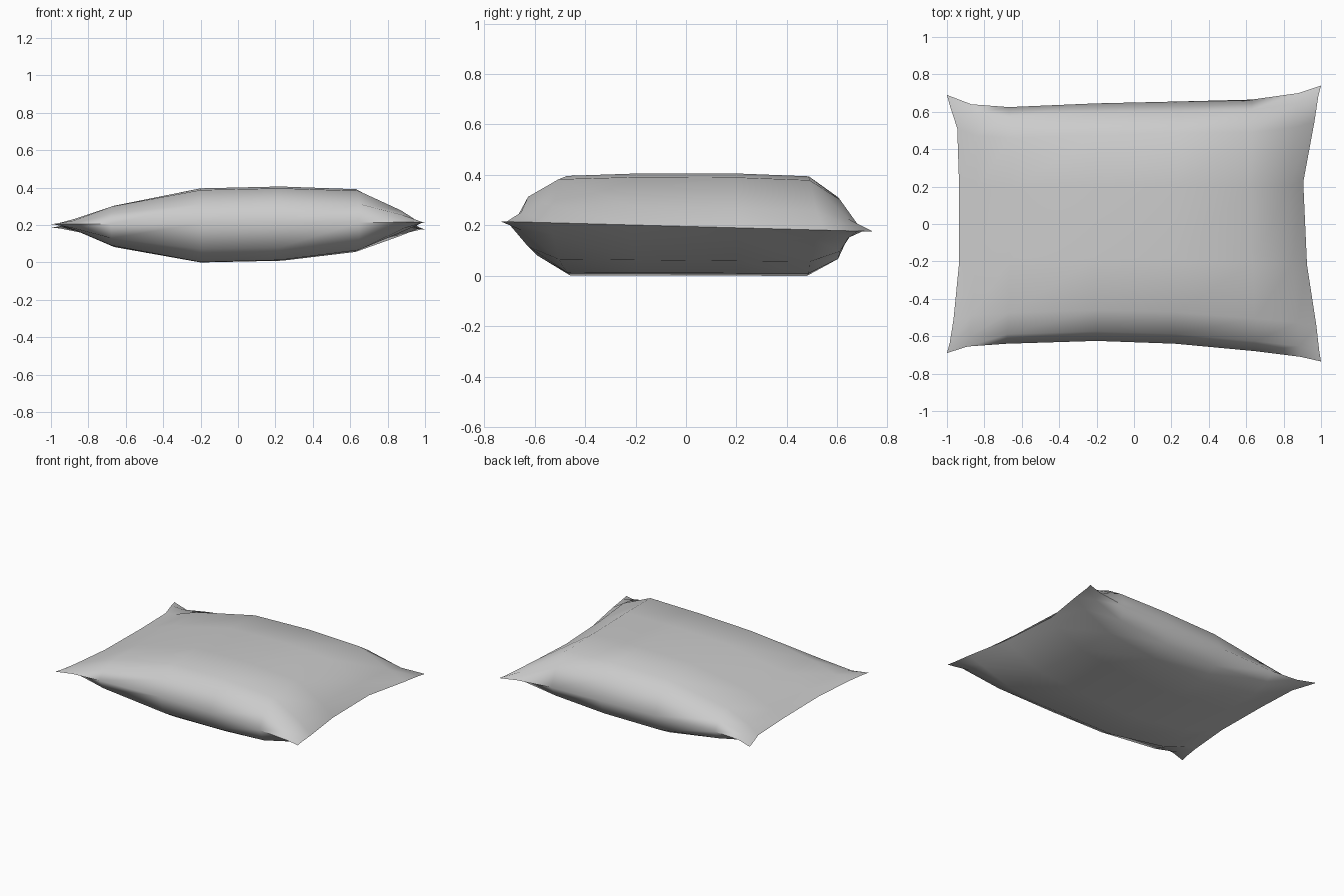
import bpy, bmesh, math

if "Cube" in bpy.data.objects:
    bpy.data.objects.remove(bpy.data.objects["Cube"])

# Seam outline: front and back edges (x, y), left and right edges (x per row)
front = [(-1, -.69), (-.89, -.655), (-.68, -.64), (-.2, -.625),
         (.22, -.64), (.65, -.68), (.89, -.71), (1, -.735)]
back = [(-1, .69), (-.87, .64), (-.67, .625), (-.2, .645),
        (.24, .655), (.63, .665), (.88, .70), (1, .74)]
left = [-1, -.985, -.965, -.935, -.935, -.945, -.985, -1]
right = [1, .99, .975, .925, .905, .965, .985, 1]
rows = [0, .04, .13, .35, .65, .87, .96, 1]

# Puffiness of each side across the width and along the depth
top_x = [0, .035, .105, .2, .21, .195, .075, 0]
top_y = [0, .56, .95, 1, 1, .95, .58, 0]
low_x = [0, .03, .11, .195, .185, .135, .045, 0]
low_y = [0, .66, 1, 1, 1, 1, .66, 0]
N = 8


def seam_point(i, j):
    """Blend the four seam edges into a point of the flat pillow sheet."""
    t = rows[j]
    (fx, fy), (bx, by) = front[i], back[i]
    x, y = fx + (bx - fx) * t, fy + (by - fy) * t
    s = (x + 1) / 2
    x += (left[j] + 1) * (1 - s) ** 10 + (right[j] - 1) * s ** 10
    z = .2 - .02 * (2 * t - 1) * (.4 + .6 * s)
    return x, y, z


bm = bmesh.new()
seam = {}


def side(sign, px, py):
    """Build one cloth side, sharing the seam vertices."""
    grid = {}
    for i in range(N):
        for j in range(N):
            x, y, z = seam_point(i, j)
            h = px[i] * py[j]
            if h == 0:
                if (i, j) not in seam:
                    seam[i, j] = bm.verts.new((x, y, z))
                grid[i, j] = seam[i, j]
            else:
                # the seam tilt fades out where the cloth is full
                z = .2 + (z - .2) * (1 - h / .215)
                grid[i, j] = bm.verts.new((x, y, z + sign * h))
    for i in range(N - 1):
        for j in range(N - 1):
            q = [grid[i, j], grid[i + 1, j], grid[i + 1, j + 1], grid[i, j + 1]]
            bm.faces.new(q if sign > 0 else q[::-1])


side(1, top_x, top_y)
side(-1, low_x, low_y)

# Rest the pillow on the ground
low = min(v.co.z for v in bm.verts)
for v in bm.verts:
    v.co.z -= low

mesh = bpy.data.meshes.new("pillow")
bm.to_mesh(mesh)
bm.free()
pillow = bpy.data.objects.new("pillow", mesh)
bpy.context.collection.objects.link(pillow)
bpy.context.view_layer.objects.active = pillow
pillow.select_set(True)
bpy.ops.object.shade_smooth_by_angle(angle=math.radians(75))
